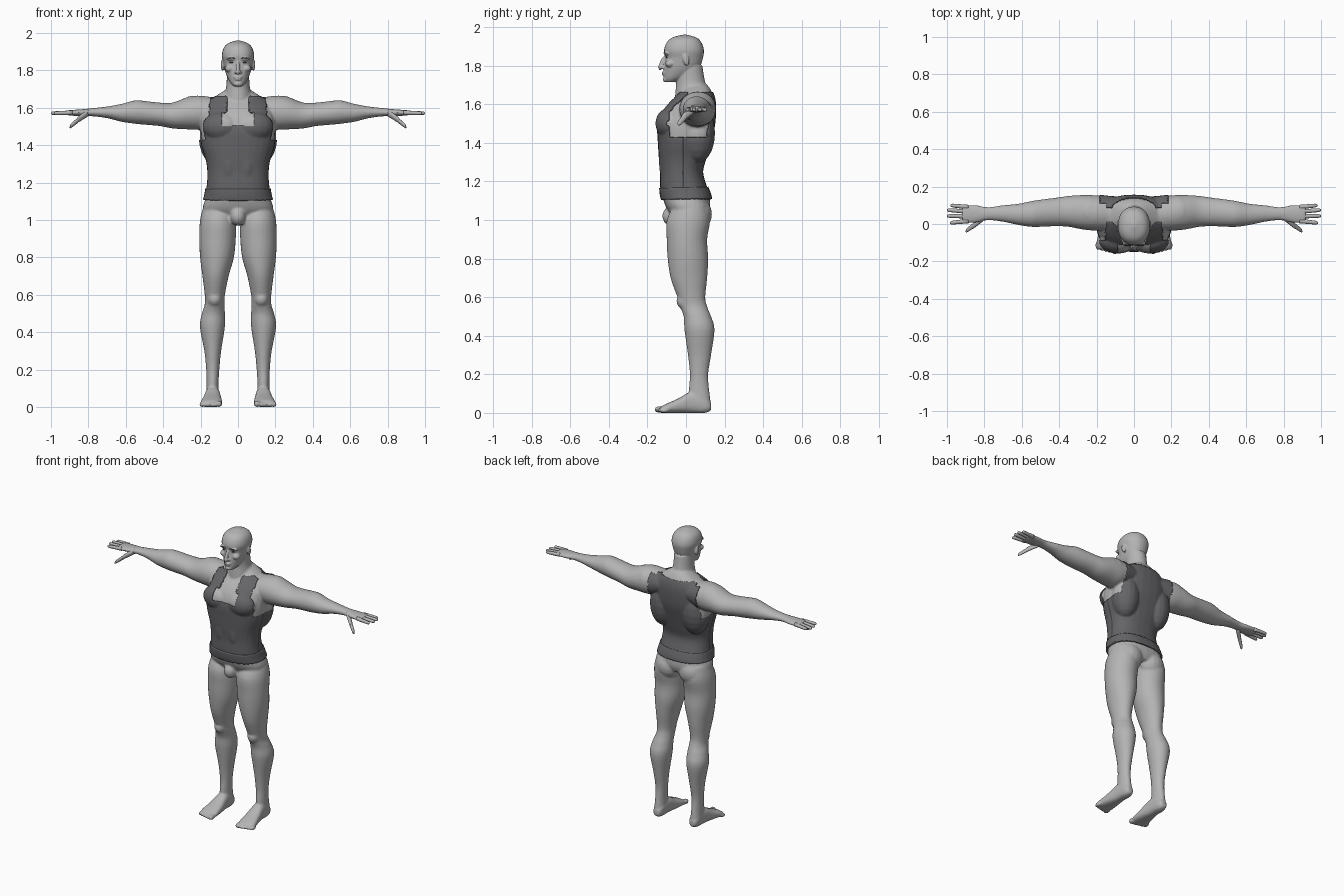
import bpy, bmesh, math
from mathutils import Vector, Matrix

if "Cube" in bpy.data.objects:
    bpy.data.objects.remove(bpy.data.objects["Cube"])


def material(name, rgb):
    m = bpy.data.materials.new(name)
    m.use_nodes = True
    m.diffuse_color = (*rgb, 1)
    m.node_tree.nodes["Principled BSDF"].inputs["Base Color"].default_value = (*rgb, 1)
    return m


SKIN = material("grey skin", (.46, .46, .46))
CLOTH = material("dark cloth", (.13, .13, .14))
SEAM = material("seam shadow", (.05, .05, .055))


def blend(a, b, c, d, t):
    # smooth interpolation through section values
    return .5 * (2*b + (c-a)*t + (2*a - 5*b + 4*c - d)*t*t + (3*b - a - 3*c + d)*t**3)


def loft(bm, rows, axis, power=2.0, mirror=False, steps=4, sides=28):
    # rows: position on the axis, then low and high extent on the other two axes
    n = len(rows)
    dense = []
    for i in range(n - 1):
        four = [rows[min(max(i + k, 0), n - 1)] for k in (-1, 0, 1, 2)]
        for s in range(steps):
            dense.append([blend(*v, s / steps) for v in zip(*four)])
    dense.append(rows[-1])
    others = [k for k in range(3) if k != axis]
    for sign in ((1, -1) if mirror else (1,)):
        rings = []
        for t, a0, a1, b0, b1 in dense:
            ring = []
            for k in range(sides):
                c, s = math.cos(math.tau*k/sides), math.sin(math.tau*k/sides)
                co = [0, 0, 0]
                co[axis] = t
                co[others[0]] = (a0+a1)/2 + (a1-a0)/2 * math.copysign(abs(c)**(2/power), c)
                co[others[1]] = (b0+b1)/2 + (b1-b0)/2 * math.copysign(abs(s)**(2/power), s)
                co[0] *= sign
                ring.append(bm.verts.new(co))
            rings.append(ring)
        for lo, hi in zip(rings, rings[1:]):
            for k in range(sides):
                j = (k + 1) % sides
                bm.faces.new((lo[k], lo[j], hi[j], hi[k]))
        bm.faces.new(rings[0])
        bm.faces.new(rings[-1])


def blob(bm, at, size, mirror=True, tilt=0.0):
    # ellipsoid, optionally tilted about x and mirrored
    for sign in ((1, -1) if mirror else (1,)):
        mat = (Matrix.Translation((at[0]*sign, at[1], at[2])) @ Matrix.Rotation(tilt, 4, 'X')
               @ Matrix.Diagonal((*size, 1)))
        bmesh.ops.create_uvsphere(bm, u_segments=16, v_segments=10, radius=1, matrix=mat)


def finger(bm, start, end, r0, r1):
    # tapering tube with a rounded tip, mirrored
    rows = []
    for t, full in ((0, 1), (.45, 1), (.85, 1), (.96, .75), (1, .2)):
        x, y, z = Vector(start).lerp(Vector(end), t)
        r = (r0 + (r1 - r0)*t) * full
        rows.append((x, y - r, y + r, z - r, z + r))
    loft(bm, rows, 0, mirror=True, steps=2, sides=12)


def finish(bm, name, mat):
    # smooth-shaded object from a finished bmesh
    bmesh.ops.recalc_face_normals(bm, faces=bm.faces)
    for f in bm.faces:
        f.smooth = True
    me = bpy.data.meshes.new(name)
    bm.to_mesh(me)
    bm.free()
    me.materials.append(mat)
    ob = bpy.data.objects.new(name, me)
    bpy.context.collection.objects.link(ob)
    return ob


def fuse(ob, voxel):
    # merge overlapping volumes into one skin and keep the result as plain mesh
    rm = ob.modifiers.new("fuse", 'REMESH')
    rm.mode, rm.voxel_size, rm.use_smooth_shade = 'VOXEL', voxel, True
    sm = ob.modifiers.new("soften", 'SMOOTH')
    sm.factor, sm.iterations = .5, 2
    me = bpy.data.meshes.new_from_object(ob.evaluated_get(bpy.context.evaluated_depsgraph_get()))
    me.materials.clear()
    me.materials.append(SKIN)
    ob.modifiers.clear()
    ob.data = me


def both(rows):
    return [(z, -w, w, y0, y1) for z, w, y0, y1 in rows]


# torso and neck
bm = bmesh.new()
loft(bm, both([
    (1.02, .15, -.07, .11), (1.06, .188, -.1, .125), (1.12, .172, -.122, .122),
    (1.18, .162, -.128, .1), (1.25, .158, -.128, .083), (1.32, .166, -.135, .1),
    (1.4, .19, -.14, .122), (1.48, .2, -.143, .143), (1.55, .195, -.125, .15),
    (1.6, .18, -.09, .15), (1.64, .15, -.05, .143), (1.675, .1, -.02, .128),
    (1.7, .06, 0, .11)]), 2, 2.4)
neck = both([(1.6, .085, -.06, .13), (1.66, .076, -.055, .118), (1.72, .062, -.05, .098), (1.8, .06, -.05, .085)])
loft(bm, neck, 2)

# muscle masses
blob(bm, (.085, -.085, 1.5), (.1, .068, .075))
blob(bm, (.235, .065, 1.582), (.095, .09, .083))
blob(bm, (.12, .06, 1.45), (.085, .085, .15))
blob(bm, (.085, .06, 1.03), (.085, .075, .085))
blob(bm, (.045, -.085, 1.3), (.045, .05, .12))
blob(bm, (.125, -.005, .58), (.04, .045, .045))
blob(bm, (0, -.075, 1.02), (.042, .048, .05), mirror=False)

# legs
loft(bm, [
    (1.08, .03, .183, -.06, .11), (1, .01, .203, -.1, .125), (.9, .012, .207, -.1, .11),
    (.8, .022, .203, -.095, .115), (.7, .05, .19, -.08, .11), (.6, .07, .178, -.045, .1),
    (.55, .072, .178, -.03, .11), (.5, .07, .193, -.012, .13), (.43, .07, .204, -.008, .148),
    (.3, .09, .18, .01, .13), (.2, .1, .17, .02, .115), (.12, .104, .168, .015, .12),
    (.05, .102, .17, .02, .128), (.005, .108, .162, .03, .12)], 2, mirror=True)

# feet and toes
loft(bm, [
    (.13, .115, .155, .015, .05), (.1, .102, .168, 0, .09), (.03, .096, .175, 0, .11),
    (-.04, .088, .188, 0, .075), (-.1, .085, .2, 0, .048), (-.13, .09, .196, 0, .034)],
    1, 2.5, mirror=True)
for i in range(5):
    r = .0175 if i == 0 else .0125
    blob(bm, (.102 + .022*i + (.004 if i else 0), -.138 + .006*i, r), (r, .026, r))

# arms and palms
loft(bm, [
    (.1, -.03, .14, 1.52, 1.65), (.2, -.035, .153, 1.485, 1.665), (.27, -.03, .155, 1.485, 1.657),
    (.35, -.015, .15, 1.49, 1.628), (.42, -.012, .14, 1.503, 1.628), (.5, -.015, .13, 1.51, 1.637),
    (.55, -.015, .122, 1.515, 1.64), (.62, -.005, .108, 1.525, 1.622), (.7, .012, .1, 1.545, 1.607),
    (.78, .02, .09, 1.555, 1.598), (.84, .008, .1, 1.556, 1.592), (.9, .005, .102, 1.559, 1.588),
    (.92, .015, .095, 1.564, 1.584)], 0, mirror=True)
body = finish(bm, "body", SKIN)
fuse(body, .0075)

# fingers and thumbs
bm = bmesh.new()
for y0, x1, y1 in ((.09, .982, .1), (.066, 1, .075), (.041, 1, .043), (.016, .985, .006)):
    finger(bm, (.885, y0, 1.574), (x1, y1, 1.571), .0125, .0095)
finger(bm, (.8, .04, 1.575), (.865, -.015, 1.53), .02, .015)
finger(bm, (.845, .001, 1.544), (.9, -.038, 1.497), .016, .011)
finish(bm, "fingers", SKIN)

# head with face
bm = bmesh.new()
loft(bm, both([
    (1.715, .024, -.105, -.06), (1.735, .042, -.114, -.01), (1.77, .06, -.115, .05),
    (1.8, .07, -.113, .075), (1.84, .078, -.108, .088), (1.88, .086, -.114, .093),
    (1.92, .077, -.1, .08), (1.945, .053, -.072, .055), (1.96, .01, -.02, .005)]), 2, 2.2)
loft(bm, neck, 2)
blob(bm, (0, -.124, 1.812), (.011, .013, .04), False, -.35)
blob(bm, (0, -.128, 1.793), (.014, .017, .011), False)
blob(bm, (.011, -.118, 1.79), (.009, .013, .008))
blob(bm, (.034, -.1, 1.862), (.03, .016, .009))
blob(bm, (.045, -.083, 1.81), (.025, .025, .02))
blob(bm, (0, -.113, 1.764), (.024, .013, .006), False)
blob(bm, (0, -.112, 1.752), (.02, .013, .006), False)
blob(bm, (0, -.105, 1.728), (.024, .015, .014), False)
blob(bm, (.083, 0, 1.83), (.009, .017, .032), tilt=.2)
fuse(finish(bm, "head", SKIN), .0045)


def inside_vest(p):
    # ragged garment outline in stepped cells
    cell = .024
    x, y, z = (round(v / cell) * cell for v in (abs(p.x), p.y, p.z))
    if p.z < 1.155 or p.z > 1.658 or abs(p.x) > .225:
        return False
    if z > 1.43 and -.075 < y < .11 and abs(p.x) > .15:
        return False
    if z > 1.47 and x > .175:
        return False
    if p.y < .05:
        return not (z > 1.51 and x < .05 + (1.66 - z) * .25) and (z < 1.5 or y < .015)
    return z < 1.5 or y > .085


def in_waistband(p):
    return 1.108 < p.z < 1.166


def garment(name, keep, lift):
    # shell lifted off the body surface, with a dark line down each side
    g = bmesh.new()
    g.from_mesh(body.data)
    outside = [f for f in g.faces if not keep(f.calc_center_median())]
    bmesh.ops.delete(g, geom=outside, context='FACES')
    g.normal_update()
    for v, n in [(v, v.normal.copy()) for v in g.verts]:
        v.co += n * lift
    for f in g.faces:
        c = f.calc_center_median()
        f.material_index = int(abs(c.y + .015) < .0045 and 1.17 < c.z < 1.43 and abs(c.x) > .1)
    ob = finish(g, name, CLOTH)
    ob.data.materials.append(SEAM)
    so = ob.modifiers.new("thickness", 'SOLIDIFY')
    so.thickness, so.offset = lift, -1


# clothing
garment("vest", inside_vest, .006)
garment("waistband", in_waistband, .012)

# eyes and brow lines
for sign, side in ((1, "left"), (-1, "right")):
    for part, z, y, half, thick in (("eye", 1.843, -.1, .013, .0035), ("brow", 1.866, -.113, .02, .0025)):
        bm = bmesh.new()
        blob(bm, (sign * .034, y, z), (half, .0045, thick), False)
        finish(bm, side + "_" + part, SEAM)
